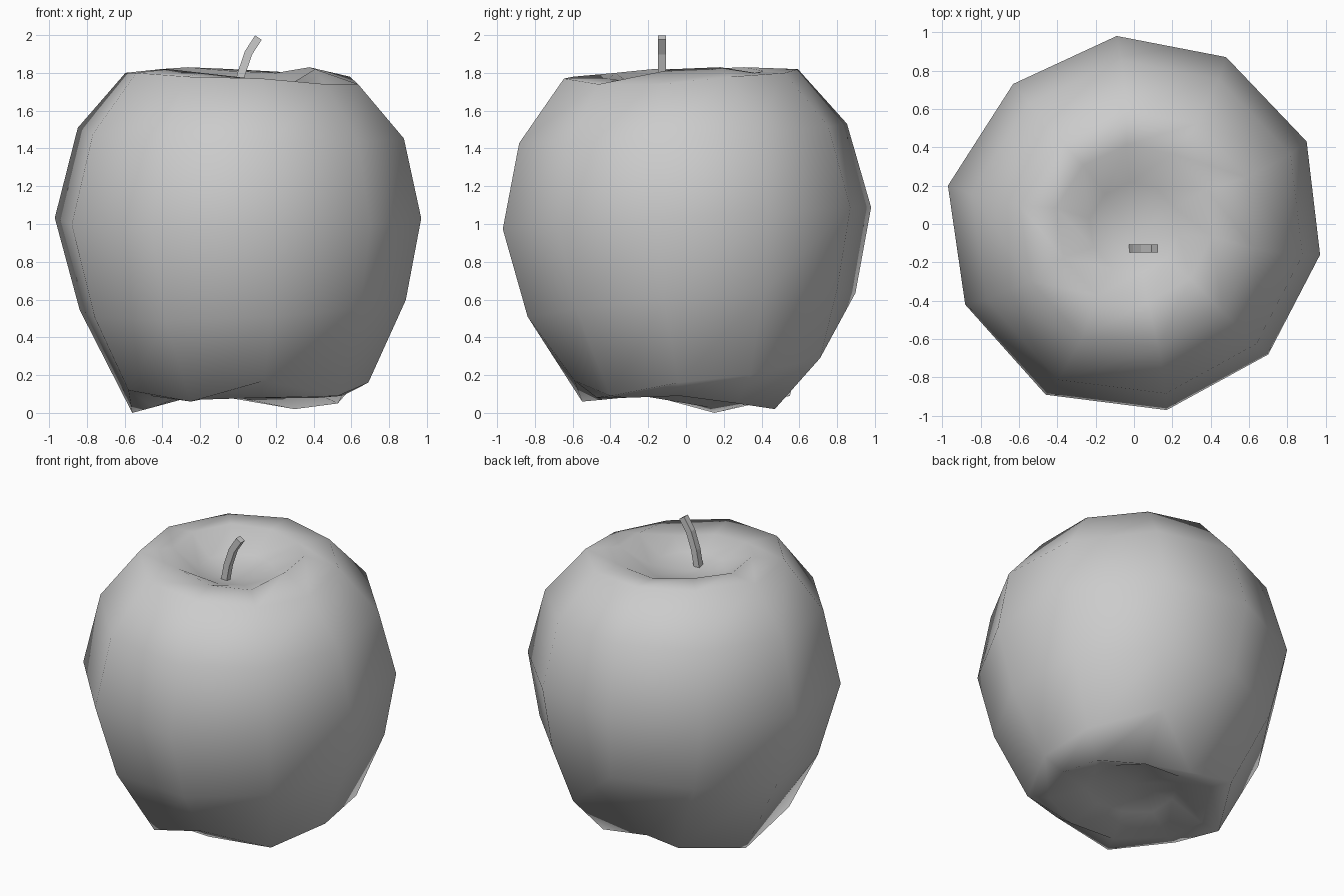
import bpy, bmesh
from mathutils import Vector

if "Cube" in bpy.data.objects:
    bpy.data.objects.remove(bpy.data.objects["Cube"])


def make_object(name, bm, smooth):
    bmesh.ops.recalc_face_normals(bm, faces=bm.faces)
    for f in bm.faces:
        f.smooth = smooth
    mesh = bpy.data.meshes.new(name)
    bm.to_mesh(mesh)
    bm.free()
    obj = bpy.data.objects.new(name, mesh)
    bpy.context.collection.objects.link(obj)
    return obj


def bridge(bm, a, b):
    n = len(a)
    for i in range(n):
        j = (i + 1) % n
        bm.faces.new((a[i], a[j], b[j], b[i]))


# Uneven ten-sided plan of the fruit, starting at the front
outline = [(.17, -.97), (.70, -.68), (.97, -.16), (.90, .43), (.48, .87),
           (-.09, .98), (-.63, .73), (-.97, .20), (-.88, -.42), (-.46, -.89)]
# Lobed lower ring and the foot heights just inside it
lobes = [(.14, -.59, .17), (.53, -.40, .09), (.69, -.04, .16), (.66, .34, .20),
         (.36, .71, .29), (-.05, .49, .08), (-.33, .55, .09), (-.56, .15, .0),
         (-.58, -.29, .12), (-.25, -.55, .06)]
foot_z = [.08, .08, .09, .05, .02, .09, .08, .03, .09, .07]
shoulder_z = [1.77, 1.74, 1.74, 1.78, 1.80, 1.82, 1.82, 1.80, 1.80, 1.78]
rim_z = [1.77, 1.75, 1.82, 1.83, 1.80, 1.81, 1.83, 1.82, 1.82, 1.80]


def ring(scale, height, dx=0, dy=0):
    return [(x * scale + dx, y * scale + dy, height(i, x, y))
            for i, (x, y) in enumerate(outline)]


feet = [(x * .8, y * .8, h) for (x, y, z), h in zip(lobes, foot_z)]
feet[4] = (.30, .47, .02)

# Apple body: bottom hollow, feet, lobes, belly, shoulder, rim and top dimple
rings = [
    [(x * .45, y * .45, .15) for x, y, z in lobes],
    feet,
    lobes,
    ring(.89, lambda i, x, y: .57 + .04 * x + .07 * y, .025, .025),
    ring(1.0, lambda i, x, y: 1.03 + .01 * x + .06 * y),
    ring(.89, lambda i, x, y: 1.48 - .02 * x + .05 * y, .015, -.02),
    ring(.635, lambda i, x, y: shoulder_z[i], .02, -.03),
    ring(.42, lambda i, x, y: rim_z[i]),
    ring(.24, lambda i, x, y: 1.71, 0, -.02),
]
bm = bmesh.new()
loops = [[bm.verts.new(p) for p in r] for r in rings]
for a, b in zip(loops, loops[1:]):
    bridge(bm, a, b)
for loop, centre in ((loops[0], (0, 0, .2)), (loops[-1], (0, -.06, 1.67))):
    c = bm.verts.new(centre)
    for i in range(10):
        bm.faces.new((loop[i], loop[(i + 1) % 10], c))
make_object("apple_body", bm, True)

# Curved square stem
path = [Vector(p) for p in ((-.008, 1.66), (.016, 1.79), (.055, 1.905), (.108, 1.987))]
bm = bmesh.new()
sections = []
for i, p in enumerate(path):
    t = (path[min(i + 1, 3)] - path[max(i - 1, 0)]).normalized()
    sections.append([bm.verts.new((p.x + t.y * s * .021, -.128 + u * .021, p.y - t.x * s * .021))
                     for s, u in ((-1, -1), (1, -1), (1, 1), (-1, 1))])
for a, b in zip(sections, sections[1:]):
    bridge(bm, a, b)
bm.faces.new(sections[0])
bm.faces.new(sections[-1])
make_object("stem", bm, False)
